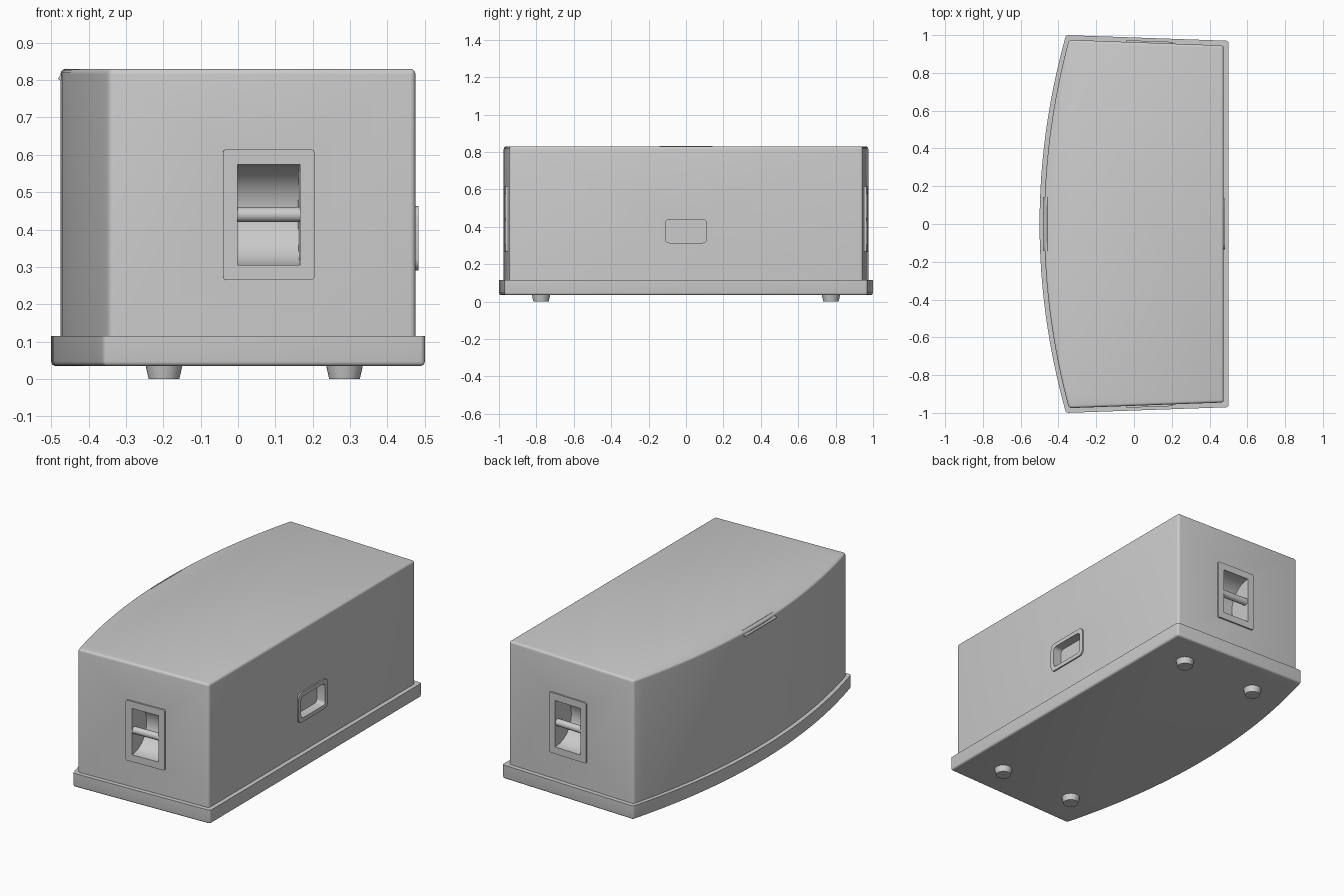
import bpy, bmesh, math
from mathutils import Matrix

cube = bpy.data.objects.get("Cube")
if cube:
    bpy.data.objects.remove(cube, do_unlink=True)

grey = bpy.data.materials.new("light_grey")
grey.use_nodes = True
grey.diffuse_color = (0.6, 0.6, 0.6, 1)
grey.node_tree.nodes["Principled BSDF"].inputs["Base Color"].default_value = (0.6, 0.6, 0.6, 1)


def finish(name, bm):
    """Turn a bmesh into a named, smooth-shaded object."""
    bmesh.ops.recalc_face_normals(bm, faces=bm.faces)
    mesh = bpy.data.meshes.new(name)
    bm.to_mesh(mesh)
    bm.free()
    mesh.materials.append(grey)
    ob = bpy.data.objects.new(name, mesh)
    bpy.context.collection.objects.link(ob)
    return ob


def activate(ob):
    bpy.ops.object.select_all(action="DESELECT")
    ob.select_set(True)
    bpy.context.view_layer.objects.active = ob


def smooth(ob):
    activate(ob)
    bpy.ops.object.shade_smooth_by_angle(angle=math.radians(30))


def bevel(bm, width, rule, segments=4):
    edges = [e for e in bm.edges if rule(e)]
    bmesh.ops.bevel(bm, geom=edges, offset=width, segments=segments,
                    profile=0.5, affect="EDGES")


def plan_prism(name, front_x, bow, side_x, half_l, half_r, z0, z1, width, rounded_z):
    """Bowed-plan prism with its corners and one horizontal rim rounded."""
    n = 32
    ys = [half_l * (2 * i / n - 1) for i in range(n + 1)]
    plan = [(front_x + bow * (y / half_l) ** 2, y) for y in ys]
    plan += [(side_x, half_r), (side_x, -half_r)]
    bm = bmesh.new()
    face = bm.faces.new([bm.verts.new((x, y, z0)) for x, y in plan])
    ext = bmesh.ops.extrude_face_region(bm, geom=[face])
    for v in ext["geom"]:
        if isinstance(v, bmesh.types.BMVert):
            v.co.z = z1
    bmesh.ops.recalc_face_normals(bm, faces=bm.faces)

    def rule(e):
        flat = all(abs(v.co.z - rounded_z) < 1e-4 for v in e.verts)
        upright = abs(e.verts[0].co.z - e.verts[1].co.z) > 0.01
        return flat or (upright and e.calc_face_angle(0) > 0.4)
    bevel(bm, width, rule)
    return finish(name, bm)


def box(name, size, matrix, axis=None, radius=0.0):
    """Box, optionally with the edges along one axis rounded."""
    bm = bmesh.new()
    bmesh.ops.create_cube(bm, size=1)
    bmesh.ops.scale(bm, vec=size, verts=bm.verts)
    if radius:
        bevel(bm, radius, lambda e: abs((e.verts[0].co - e.verts[1].co)[axis]) > 0.9 * size[axis])
    bm.transform(matrix)
    return finish(name, bm)


def cylinder(name, r0, r1, length, matrix, segments=48):
    bm = bmesh.new()
    bmesh.ops.create_cone(bm, cap_ends=True, segments=segments,
                          radius1=r0, radius2=r1, depth=length)
    bm.transform(matrix)
    return finish(name, bm)


def cut(cutter, *targets):
    """Subtract the cutter from each target, then discard it."""
    cutter.hide_render = True
    for ob in targets:
        activate(ob)
        mod = ob.modifiers.new("cut", "BOOLEAN")
        mod.operation, mod.solver, mod.object = "DIFFERENCE", "EXACT", cutter
        bpy.ops.object.modifier_apply(modifier=mod.name)
    bpy.data.objects.remove(cutter, do_unlink=True)


# Base tray and cabinet
base = plan_prism("base", -0.5, 0.14, 0.5, 1.0, 0.97, 0.035, 0.115, 0.012, 0.035)
body = plan_prism("body", -0.475, 0.13, 0.475, 0.975, 0.945, 0.11, 0.83, 0.014, 0.83)
parts = [base, body]

# End handles: frame, scooped recess and grab bar
tilt = math.atan2(0.03, 0.82)
for side, label in ((-1, "front"), (1, "back")):
    place = Matrix.Translation((0.082, side * 0.9595, 0.44)) @ Matrix.Rotation(-side * tilt, 4, "Z")
    along_x = place @ Matrix.Rotation(math.pi / 2, 4, "Y")
    frame = box(label + "_handle_frame", (0.245, 0.018, 0.35), place, 1, 0.01)
    cut(cylinder("scoop_cutter", 0.135, 0.135, 0.168, along_x, 64), body, frame)
    inward = Matrix.Translation((0, -side * 0.015, 0))
    bar = cylinder(label + "_handle_bar", 0.02, 0.02, 0.172, inward @ along_x, 32)
    parts += [frame, bar]

# Side socket: rounded frame and shallow pocket
place = Matrix.Translation((0.475, 0, 0.377))
socket = box("socket_frame", (0.016, 0.27, 0.172), place, 0, 0.03)
cut(box("pocket_cutter", (0.09, 0.22, 0.125), place, 0, 0.02), body, socket)
parts.append(socket)

# Sloping catch plate on the bowed top edge
slope = Matrix.Translation((-0.467, 0, 0.815)) @ Matrix.Rotation(math.radians(-48), 4, "Y")
parts.append(box("catch_plate", (0.036, 0.285, 0.009), slope))

# Feet
for x in (-0.198, 0.285):
    for y in (-0.775, 0.775):
        parts.append(cylinder("foot", 0.041, 0.05, 0.04, Matrix.Translation((x, y, 0.02)), 32))

for part in parts:
    smooth(part)
